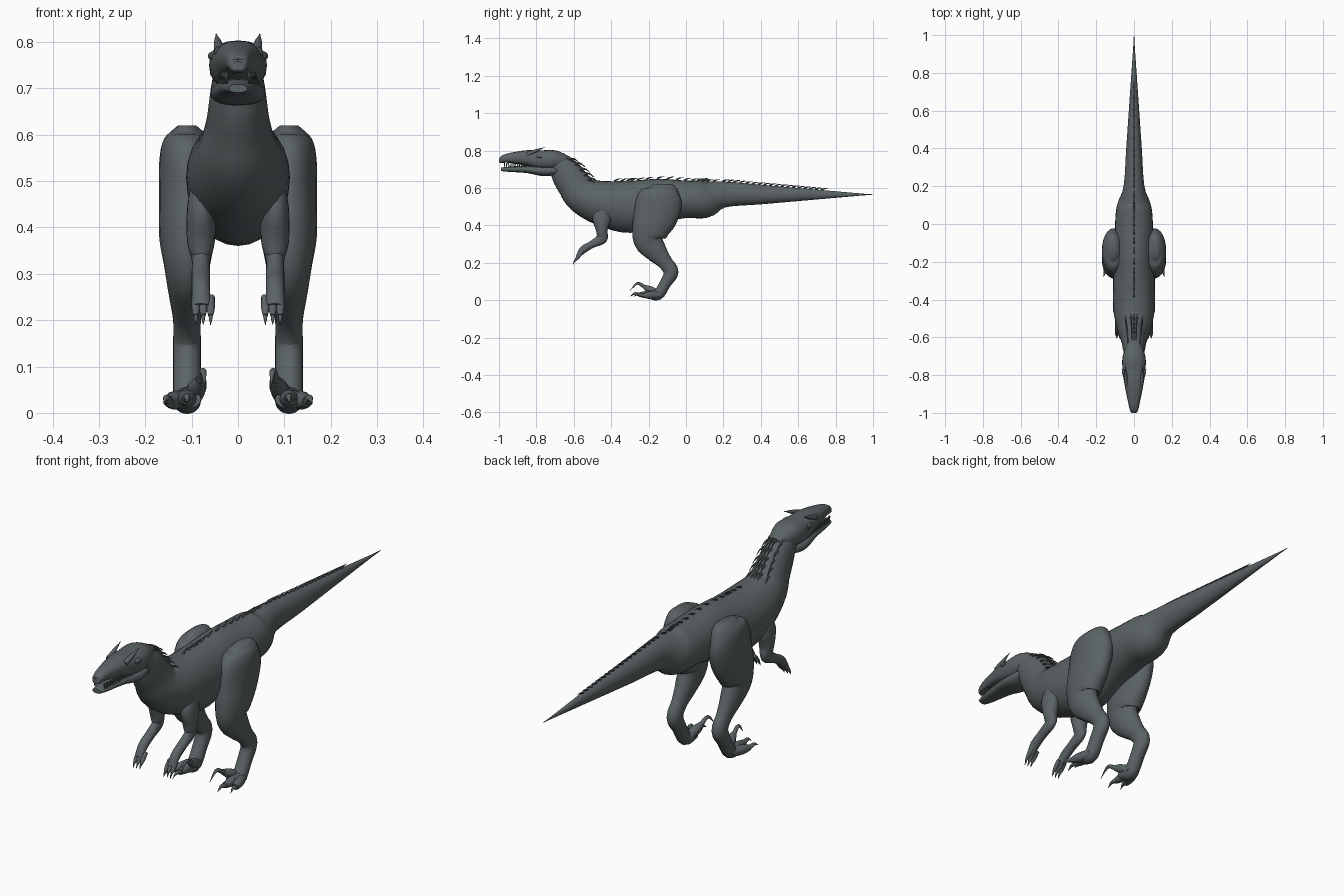
import bpy, bmesh, math
from mathutils import Vector

if "Cube" in bpy.data.objects:
    bpy.data.objects.remove(bpy.data.objects["Cube"], do_unlink=True)

# One hide colour for the whole animal
hide_colour = (.105, .125, .13, 1)
hide = bpy.data.materials.new("slate grey hide")
hide.use_nodes = True
hide.diffuse_color = hide_colour
shader = next(node for node in hide.node_tree.nodes if node.type == 'BSDF_PRINCIPLED')
shader.inputs["Base Color"].default_value = hide_colour


def station(path, position):
    """Smooth spline through stations of x, y, z, half width and half depth."""
    index = min(int(position), len(path) - 2)
    t = position - index
    start, end = Vector(path[index]), Vector(path[index + 1])
    before = Vector(path[index - 1]) if index else start * 2 - end
    after = Vector(path[index + 2]) if index + 2 < len(path) else end * 2 - start
    leave, arrive = (end - before) / 2, (after - start) / 2
    chord = end - start
    curve = chord * 3 - leave * 2 - arrive
    twist = leave + arrive - chord * 2
    return start + (leave + (curve + twist * t) * t) * t


def surface(path, position, angle, power=1):
    """Point on the skin around a path; angle zero is its top or front."""
    here = station(path, position)
    ahead = station(path, min(position + .05, len(path) - 1)).xyz
    behind = station(path, max(position - .05, 0)).xyz
    along = (ahead - behind).normalized()
    across = Vector((1, 0, 0))
    across = (across - along * along.x).normalized()
    upward = along.cross(across)
    sine, cosine = math.sin(angle), math.cos(angle)
    wide = math.copysign(abs(sine) ** power, sine) * max(here[3], .001)
    deep = math.copysign(abs(cosine) ** power, cosine) * max(here[4], .001)
    return here.xyz + across * wide + upward * deep


def add_sweep(bm, path, sides, steps, power):
    rings = []
    for k in range((len(path) - 1) * steps + 1):
        rings.append([bm.verts.new(surface(path, k / steps, j * math.tau / sides, power))
                      for j in range(sides)])
    for ring, following in zip(rings, rings[1:]):
        for j in range(sides):
            n = (j + 1) % sides
            bm.faces.new((ring[j], ring[n], following[n], following[j]))
    bm.faces.new(rings[0])
    bm.faces.new(rings[-1])


def loft(name, paths, sides=20, steps=4, power=1):
    """Build one smooth object from any number of swept paths."""
    bm = bmesh.new()
    for path in paths:
        add_sweep(bm, path, sides, steps, power)
    bmesh.ops.recalc_face_normals(bm, faces=bm.faces)
    mesh = bpy.data.meshes.new(name)
    bm.to_mesh(mesh)
    bm.free()
    mesh.materials.append(hide)
    obj = bpy.data.objects.new(name, mesh)
    bpy.context.collection.objects.link(obj)
    bpy.ops.object.select_all(action='DESELECT')
    obj.select_set(True)
    bpy.context.view_layer.objects.active = obj
    bpy.ops.object.shade_smooth_by_angle(angle=math.radians(50))


def upright(x, rows):
    """Stations sharing one x, with free width and depth."""
    return [(x, *row) for row in rows]


def muzzle(rows, flatness):
    """Stations on the centre line whose depth follows their width."""
    return [(0, y, z, width, width * flatness) for y, z, width in rows]


def spike(root, tip, width, lift=0):
    """Tapering point, bowed upward by the lift."""
    root, tip = Vector(root), Vector(tip)
    bow = (root + tip) / 2 + Vector((0, 0, lift))
    return [(*root, width, width), (*bow, width * .7, width * .7), (*tip, 0, 0)]


def fleshy(root, knuckle, width):
    """Finger or toe that narrows to its knuckle."""
    root, knuckle = Vector(root), Vector(knuckle)
    middle = root.lerp(knuckle, .6)
    return [(*root, width, width), (*middle, width, width),
            (*knuckle, width * .6, width * .6)]


def mirrored(path, side):
    return [(x * side, *rest) for x, *rest in path]


# Tail, torso and neck in one sweep: an even taper, then the trunk
tail = [(0, 1 - .8 * t, .565, .055 * t, .07 * t) for t in (0, .25, .5, .75, 1)]
trunk = upright(0, [
    (.1, .54, .09, .1), (0, .54, .1, .1), (-.15, .53, .1, .12),
    (-.3, .5, .11, .14), (-.45, .52, .11, .12), (-.55, .56, .09, .1),
    (-.6, .62, .07, .09), (-.65, .69, .06, .08), (-.7, .74, .05, .05)])
body = tail + trunk
loft("body", [body], sides=28)

# Skull with long snout, and lower jaw
skull = muzzle([(-.62, .74, .03), (-.7, .75, .06), (-.78, .75, .06), (-.85, .76, .05),
                (-.95, .76, .03), (-.99, .75, .02), (-1, .75, .01)], .85)
loft("skull", [skull], power=.85)
jaw = muzzle([(-.65, .7, .04), (-.75, .69, .06), (-.85, .7, .045),
              (-.95, .7, .03), (-.99, .7, .02)], .45)
loft("lower_jaw", [jaw], power=.85)

# Teeth along both sides of the mouth, alternating up and down
teeth = []
for k in range(18):
    x, y = .024 + k * .001, k * .01 - .97
    ends = [(x, y, .735), (x, y, .71)]
    if k % 2:
        ends.reverse()
    teeth += [mirrored(spike(*ends, .004), side) for side in (-1, 1)]
loft("teeth", teeth, sides=5, steps=1)

# Limbs, from hip to toes and from shoulder to palm
leg = upright(.11, [
    (-.13, .62, .02, .05), (-.13, .59, .05, .09), (-.14, .54, .06, .12),
    (-.16, .46, .06, .12), (-.19, .38, .06, .1), (-.2, .32, .05, .08),
    (-.16, .26, .04, .06), (-.11, .2, .03, .04), (-.08, .15, .03, .04),
    (-.11, .09, .03, .03), (-.15, .03, .03, .03), (-.2, .03, .03, .02)])
arm = upright(.08, [
    (-.43, .5, .02, .03), (-.45, .44, .03, .05), (-.45, .37, .03, .03),
    (-.45, .33, .02, .03), (-.5, .3, .02, .02), (-.55, .27, .02, .02),
    (-.58, .23, .02, .01)])

# Each toe: root, knuckle, claw tip and bow of the claw; the last is the sickle
toes = [((.11, -.14, .03), (.11, -.25, .03), (.11, -.3, .02), .01),
        ((.12, -.14, .03), (.15, -.23, .025), (.16, -.28, .02), .01),
        ((.1, -.14, .03), (.08, -.22, .07), (.07, -.3, .05), .03)]
fingers = [((.075 + s, -.56, .25), (.075 + s, -.595, .21), (.075 + s, -.605, .19), 0)
           for s in (-.016, 0, .016)]

for side, label in ((1, "left"), (-1, "right")):
    loft(label + "_leg", [mirrored(leg, side)], sides=24)
    loft(label + "_arm", [mirrored(arm, side)])
    for part, digits, width in (("toe", toes, .02), ("finger", fingers, .009)):
        flesh = [mirrored(fleshy(root, knuckle, width), side)
                 for root, knuckle, tip, bow in digits]
        claws = [mirrored(spike(knuckle, tip, width * .5, bow), side)
                 for root, knuckle, tip, bow in digits]
        loft(label + "_" + part + "s", flesh, sides=12)
        loft(label + "_" + part + "_claws", claws, sides=8)
    # Brow ridge rising to a small horn
    brow = spike((.04, -.85, .78), (.047, -.755, .818), .012)
    loft(label + "_brow_horn", [mirrored(brow, side)], sides=10)
    # Low eye bulge under the brow
    eye = fleshy((.055, -.77, .77), (.053, -.8, .77), .01)
    loft(label + "_eye", [mirrored(eye, side)], sides=12)

# Overlapping plates along the back, shrinking toward the tail tip
plates = []
hips, shoulders = len(tail) - 1, len(tail) + 4
for first, last in ((1.4, hips), (hips, shoulders)):
    for k in range(17):
        place = first + (last - first) * k / 17
        root = surface(body, place, 0)
        height = .006 + .001 * place
        plates.append(spike(root, root + Vector((0, .04, height)), .005, .003))
loft("back_plates", plates, sides=6, steps=2)

# Swept-back quills in rows on the nape
quills = []
for angle in (-.6, -.2, 0, .2, .6):
    for k in range(6):
        root = surface(body, shoulders + 1.7 + k * .4, angle)
        tip = root + Vector((angle * .01, .04, -.02))
        quills.append(spike(root, tip, .005, .006))
loft("neck_quills", quills, sides=6, steps=2)
